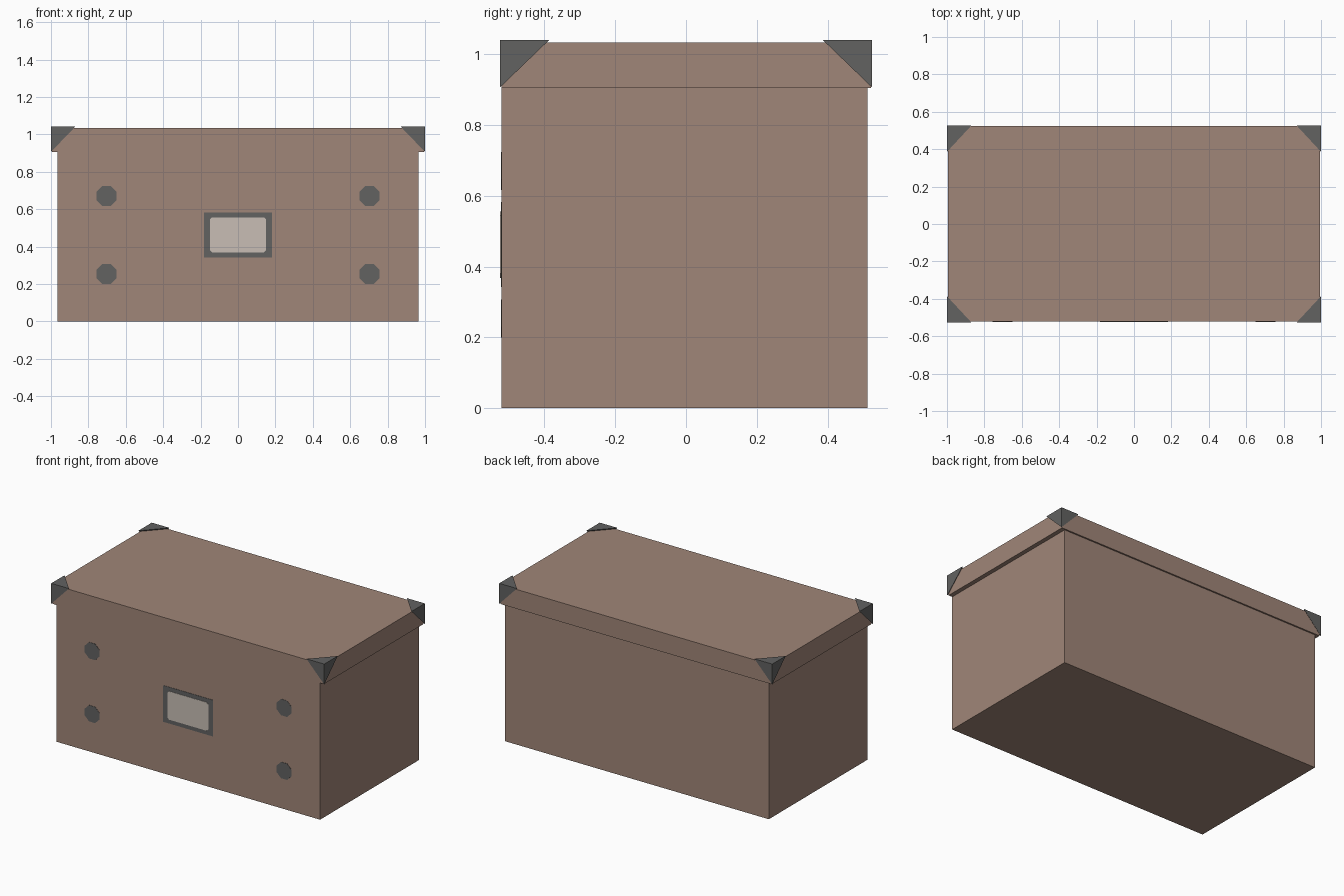
import bpy, bmesh, math
from mathutils import Vector

if "Cube" in bpy.data.objects:
    bpy.data.objects.remove(bpy.data.objects["Cube"])


def material(name, rgb):
    m = bpy.data.materials.new(name)
    m.diffuse_color = (*rgb, 1)
    m.use_nodes = True
    m.node_tree.nodes["Principled BSDF"].inputs["Base Color"].default_value = m.diffuse_color
    return m


CARD = material("brown_card", (0.352, 0.238, 0.188))
METAL = material("dark_metal", (0.122, 0.122, 0.120))
PAPER = material("pale_paper", (0.578, 0.515, 0.462))


def finish(name, bm, mat):
    bmesh.ops.recalc_face_normals(bm, faces=bm.faces[:])
    me = bpy.data.meshes.new(name)
    bm.to_mesh(me)
    bm.free()
    me.materials.append(mat)
    ob = bpy.data.objects.new(name, me)
    bpy.context.collection.objects.link(ob)
    return ob


def box(name, lo, hi, mat):
    bm = bmesh.new()
    bmesh.ops.create_cube(bm, size=1)
    lo, hi = Vector(lo), Vector(hi)
    for v in bm.verts:
        v.co = (lo + hi) / 2 + v.co * (hi - lo)
    return finish(name, bm, mat)


def front_plate(name, outline, thickness, mat):
    """Thin plate on the front wall from an (x, z) outline."""
    bm = bmesh.new()
    face = bm.faces.new([bm.verts.new((x, FRONT, z)) for x, z in outline])
    out = bmesh.ops.extrude_face_region(bm, geom=[face])
    moved = [g for g in out["geom"] if isinstance(g, bmesh.types.BMVert)]
    bmesh.ops.translate(bm, verts=moved, vec=(0, -thickness, 0))
    return finish(name, bm, mat)


FRONT = -0.521
LID_Z = 0.905

# Box body and lid: flush at the front, lid overhangs sides and back
box("box_body", (-0.966, FRONT, 0), (0.966, 0.513, LID_Z), CARD)
box("lid", (-0.994, FRONT, LID_Z), (0.994, 0.523, 1.033), CARD)

# Metal corner caps: tetrahedra wrapped over each lid corner
for sx, side in ((-1, "left"), (1, "right")):
    for sy, end in ((-1, "front"), (1, "back")):
        bm = bmesh.new()
        tip = Vector((sx, sy * 0.526, 1.041))
        arms = [(-sx * 0.13, 0, 0), (0, -sy * 0.14, 0), (0, 0, -0.135)]
        vs = [bm.verts.new(tip)] + [bm.verts.new(tip + Vector(a)) for a in arms]
        for skip in range(4):
            bm.faces.new([v for i, v in enumerate(vs) if i != skip])
        finish(f"corner_cap_{end}_{side}", bm, METAL)

# Octagonal rivets on the front
for x, side in ((-0.703, "left"), (0.703, "right")):
    for z, level in ((0.253, "lower"), (0.67, "upper")):
        pts = [(x + 0.058 * math.cos((k + 0.5) * math.pi / 4),
                z + 0.058 * math.sin((k + 0.5) * math.pi / 4)) for k in range(8)]
        front_plate(f"rivet_{level}_{side}", pts, 0.002, METAL)

# Label holder frame and the paper label with clipped corners
front_plate("label_frame",
            [(-0.182, 0.342), (0.182, 0.342), (0.182, 0.583), (-0.182, 0.583)],
            0.002, METAL)
w, h, c, zc = 0.15, 0.094, 0.012, 0.4625
front_plate("paper_label",
            [(-w + c, zc - h), (w - c, zc - h), (w, zc - h + c), (w, zc + h - c),
             (w - c, zc + h), (-w + c, zc + h), (-w, zc + h - c), (-w, zc - h + c)],
            0.004, PAPER)
